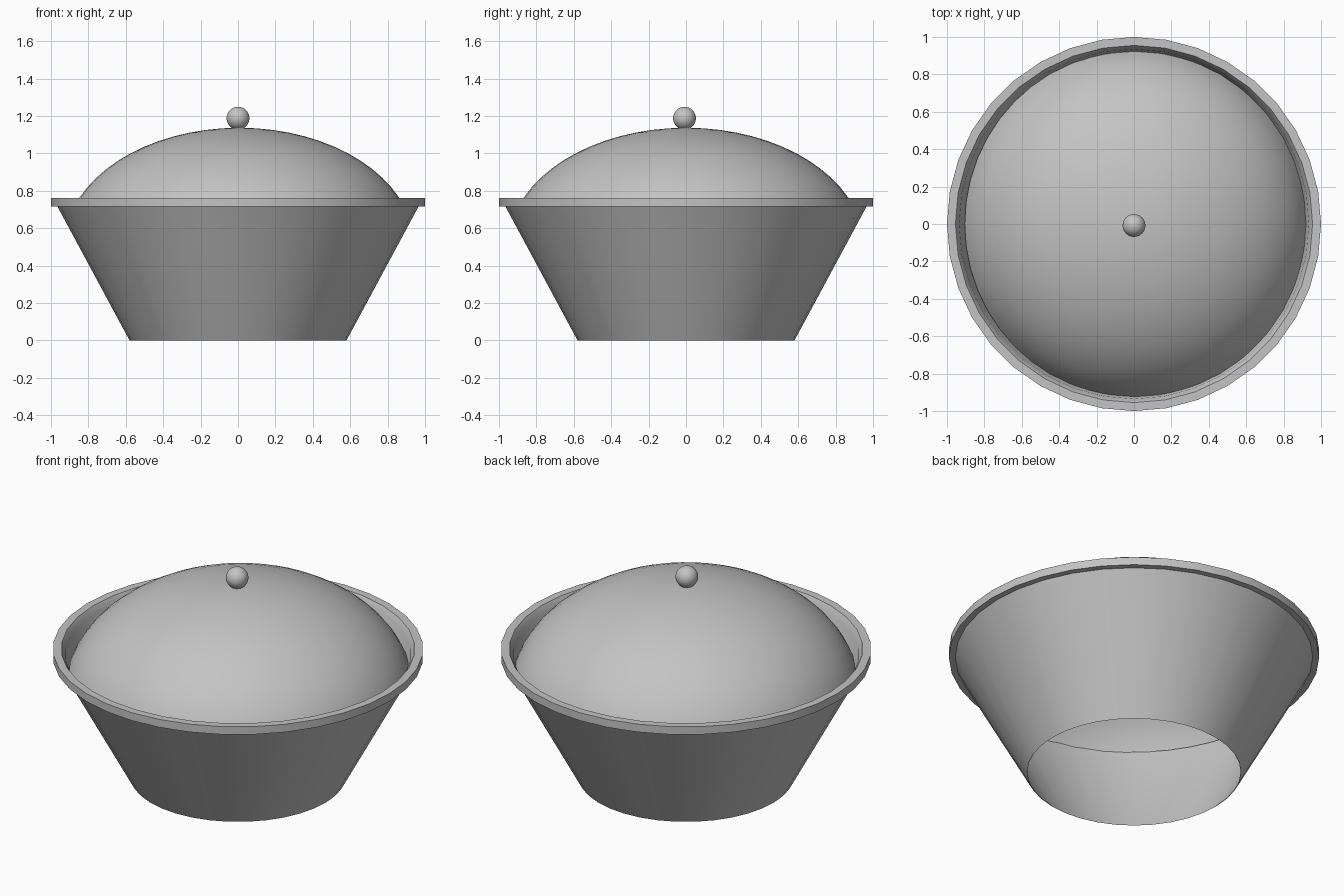
import bpy
import math

if "Cube" in bpy.data.objects:
    bpy.data.objects.remove(bpy.data.objects["Cube"], do_unlink=True)

grey = bpy.data.materials.new("plain grey")
grey.use_nodes = True
grey.diffuse_color = (0.55, 0.55, 0.55, 1)
grey.node_tree.nodes["Principled BSDF"].inputs["Base Color"].default_value = grey.diffuse_color


def finish(obj, name):
    """Name, colour and smooth the active object."""
    obj.name = name
    obj.data.materials.append(grey)
    bpy.ops.object.shade_smooth_by_angle(angle=math.radians(35))


def lathe(name, profile, sides):
    """Spin a list of (radius, height) points round the z axis."""
    verts, faces = [], []
    for r, z in profile:
        for i in range(sides):
            a = math.tau * i / sides
            verts.append((r * math.cos(a), r * math.sin(a), z))
    for j in range(len(profile) - 1):
        for i in range(sides):
            k = (i + 1) % sides
            faces.append((j * sides + i, j * sides + k,
                          (j + 1) * sides + k, (j + 1) * sides + i))
    mesh = bpy.data.meshes.new(name)
    mesh.from_pydata(verts, [], faces)
    obj = bpy.data.objects.new(name, mesh)
    bpy.context.collection.objects.link(obj)
    bpy.ops.object.select_all(action='DESELECT')
    obj.select_set(True)
    bpy.context.view_layer.objects.active = obj
    finish(obj, name)
    return obj


# Bowl: thin tapered wall, open underneath, with a flat projecting rim
lathe("bowl", [(0.58, 0), (0.965, 0.715), (1, 0.715), (1, 0.762), (0.955, 0.762),
               (0.935, 0.73), (0.925, 0.66), (0.576, 0)], 36)

# Lid: cap of a squashed sphere, resting inside the bowl
base, centre, height, radius = 0.65, 0.5, 0.637, 0.953
start = math.asin((base - centre) / height)
angles = [start + (math.pi / 2 - 0.001 - start) * i / 14 for i in range(15)]
lid = lathe("lid", [(radius * math.cos(a), centre + height * math.sin(a)) for a in angles], 48)
lid.scale.x = 0.985
lid.location.x = 0.007

# Knob
bpy.ops.mesh.primitive_uv_sphere_add(segments=32, ring_count=16, radius=0.061,
                                     location=(0, -0.008, 1.188))
finish(bpy.context.object, "knob")
